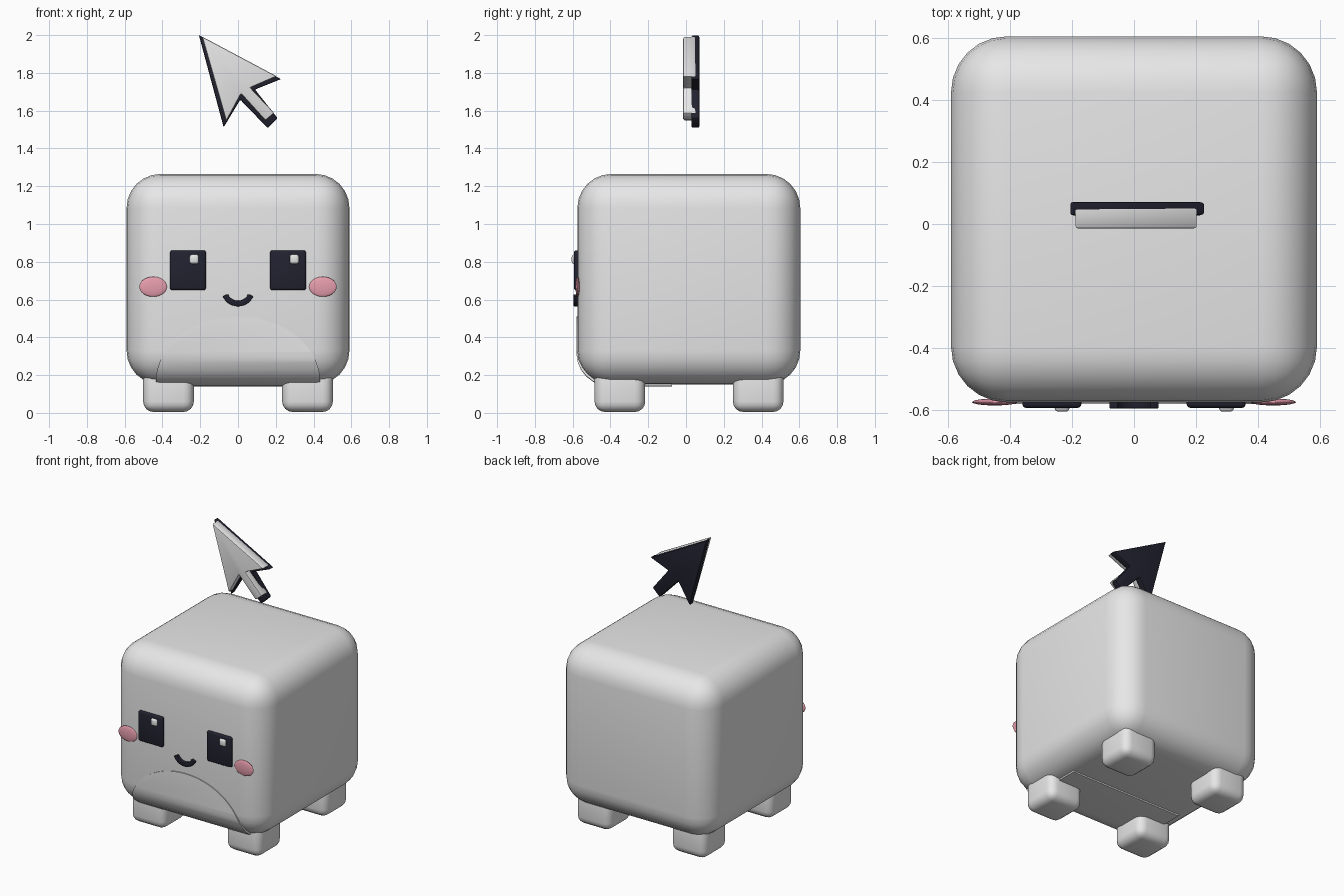
import bpy
import bmesh
from math import cos, sin, pi, radians
from mathutils import Matrix, Vector

if "Cube" in bpy.data.objects:
    bpy.data.objects.remove(bpy.data.objects["Cube"])


def material(name, rgb):
    m = bpy.data.materials.new(name)
    m.use_nodes = True
    m.diffuse_color = (*rgb, 1)
    m.node_tree.nodes["Principled BSDF"].inputs["Base Color"].default_value = (*rgb, 1)
    return m


WHITE = material("soft white", (0.8, 0.8, 0.8))
DARK = material("ink navy", (0.016, 0.016, 0.03))
PINK = material("blush pink", (0.8, 0.34, 0.42))


def finish(name, bm, mat, angle=40):
    """Turn a bmesh into a smooth-shaded object."""
    bmesh.ops.recalc_face_normals(bm, faces=bm.faces)
    mesh = bpy.data.meshes.new(name)
    bm.to_mesh(mesh)
    bm.free()
    ob = bpy.data.objects.new(name, mesh)
    bpy.context.collection.objects.link(ob)
    mesh.materials.append(mat)
    smooth(ob, angle)
    return ob


def smooth(ob, angle=40):
    bpy.ops.object.select_all(action="DESELECT")
    ob.select_set(True)
    bpy.context.view_layer.objects.active = ob
    bpy.ops.object.shade_smooth_by_angle(angle=radians(angle))


def round_edges(bm, radius, segments):
    bmesh.ops.bevel(bm, geom=bm.edges[:], offset=radius, segments=segments,
                    profile=0.5, affect="EDGES", clamp_overlap=True)


def box(name, lo, hi, radius, segments, mat):
    """Rounded box between two opposite corners."""
    lo, hi = Vector(lo), Vector(hi)
    bm = bmesh.new()
    bmesh.ops.create_cube(bm, size=1, matrix=Matrix.Translation((lo + hi) / 2)
                          @ Matrix.Diagonal((*(hi - lo), 1)))
    round_edges(bm, radius, segments)
    return finish(name, bm, mat)


def prism(name, outline, y0, y1, mat, radius=0):
    """Outline in x and z, extruded along y."""
    bm = bmesh.new()
    face = bm.faces.new([bm.verts.new((x, y0, z)) for x, z in outline])
    made = bmesh.ops.extrude_face_region(bm, geom=[face])["geom"]
    bmesh.ops.translate(bm, vec=(0, y1 - y0, 0),
                        verts=[v for v in made if isinstance(v, bmesh.types.BMVert)])
    if radius:
        round_edges(bm, radius, 2)
    return finish(name, bm, mat, 30)


def arc(cx, cz, rx, rz, start, end, n):
    angles = [radians(start + (end - start) * i / n) for i in range(n + 1)]
    return [(cx + rx * cos(a), cz + rz * sin(a)) for a in angles]


# Body
box("body", (-0.59, -0.575, 0.15), (0.59, 0.605, 1.265), 0.18, 6, WHITE)

# Belly patch: a slightly larger body trimmed to an arch that wraps underneath
belly = box("belly_patch", (-0.595, -0.581, 0.14), (0.595, 0.6, 1.26), 0.18, 6, WHITE)
arch = arc(0, 0.165, 0.435, 0.345, 0, 180, 32) + [(-0.435, -0.1), (0.435, -0.1)]
cutter = prism("belly_cutter", arch, -1, -0.075, WHITE)
cutter.hide_render = True
trim = belly.modifiers.new("trim", "BOOLEAN")
trim.operation, trim.solver, trim.object = "INTERSECT", "EXACT", cutter
bpy.context.view_layer.objects.active = belly
bpy.ops.object.modifier_apply(modifier=trim.name)
bpy.data.objects.remove(cutter)
smooth(belly)

# Legs, eyes, eye glints and cheeks on both sides
for side, s in (("left", 1), ("right", -1)):
    for end, y in (("front", -0.35), ("back", 0.382)):
        x = s * 0.368
        box(f"{end}_{side}_leg", (x - 0.134, y - 0.134, 0.005),
            (x + 0.134, y + 0.134, 0.27), 0.055, 4, WHITE)

    x = s * 0.265
    box(f"{side}_eye", (x - 0.095, -0.593, 0.65), (x + 0.095, -0.555, 0.86),
        0.012, 3, DARK)
    x += 0.033
    box(f"{side}_eye_glint", (x - 0.024, -0.605, 0.789), (x + 0.024, -0.58, 0.838),
        0.012, 3, WHITE)

    bm = bmesh.new()
    bmesh.ops.create_uvsphere(bm, u_segments=32, v_segments=16, radius=1,
                              matrix=Matrix.Translation((s * 0.449, -0.574, 0.668))
                              @ Matrix.Diagonal((0.073, 0.011, 0.053, 1)))
    finish(f"{side}_cheek", bm, PINK)

# Smile
smile = (arc(0, 0.652, 0.088, 0.088, 203, 337, 14)
         + arc(0, 0.652, 0.058, 0.058, 337, 203, 14))
prism("mouth", smile, -0.595, -0.56, DARK, 0.004)

# Floating pointer arrow with a dark backing
pointer = [(-0.19, 1.992), (0.205, 1.782), (0.065, 1.722), (0.192, 1.588),
           (0.145, 1.548), (0.016, 1.69), (-0.062, 1.545)]
backing = [(-0.207, 2.0), (0.228, 1.767), (0.09, 1.712), (0.21, 1.56),
           (0.157, 1.508), (0.012, 1.658), (-0.076, 1.512)]
prism("pointer_front", pointer, -0.015, 0.052, WHITE, 0.007)
prism("pointer_backing", backing, 0.028, 0.071, DARK, 0.007)
